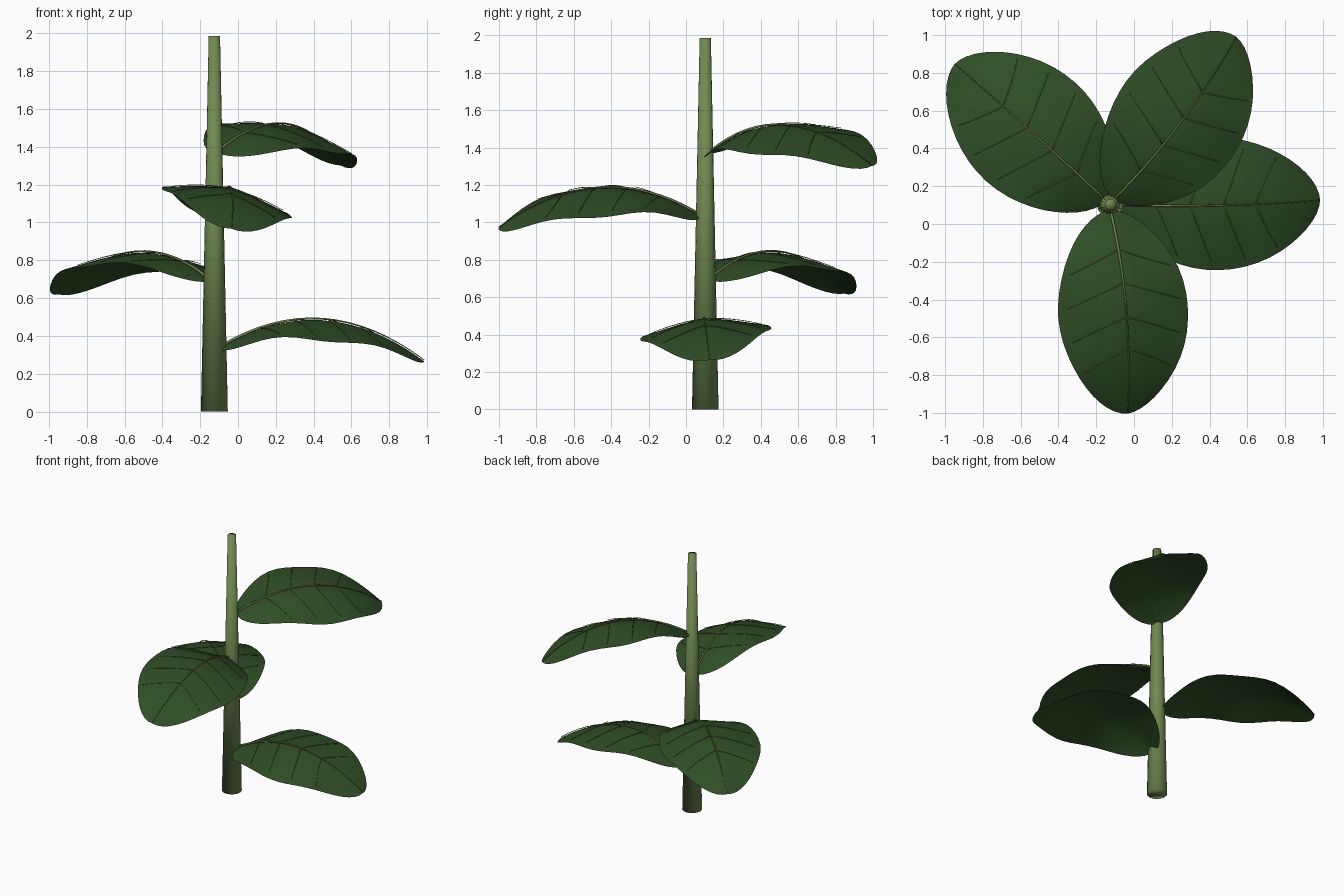
import bpy, bmesh, math
from mathutils import Matrix, Vector

if "Cube" in bpy.data.objects:
    bpy.data.objects.remove(bpy.data.objects["Cube"])

CX, CY = -0.125, 0.103      # stem axis
R0, R1 = 0.03, 1.11         # leaf start and tip distance from the axis
HALF_W = 0.352


def material(name, rgb):
    m = bpy.data.materials.new(name)
    m.diffuse_color = (*rgb, 1)
    m.use_nodes = True
    m.node_tree.nodes["Principled BSDF"].inputs["Base Color"].default_value = m.diffuse_color
    return m


STEM = material("stem green", (0.16, 0.25, 0.085))
LEAF = material("leaf green", (0.028, 0.075, 0.019))
VEIN = material("vein green", (0.16, 0.22, 0.07))


def add_object(name, bm, mat):
    me = bpy.data.meshes.new(name)
    bm.to_mesh(me)
    bm.free()
    me.materials.append(mat)
    for p in me.polygons:
        p.use_smooth = True
    ob = bpy.data.objects.new(name, me)
    bpy.context.collection.objects.link(ob)
    return ob


def half_width(r):
    t = min(max((r - R0) / (R1 - R0), 0), 1)
    return max(HALF_W * max(math.sin(math.pi * t), 0) ** 0.55, 0.002)


def leaf_point(r, v, lift=0.0):
    """Point on the arched blade: r along the midrib, v from -1 to 1 across."""
    w = half_width(r)
    k = w / HALF_W
    z = -0.035 + 0.655 * r - 0.631 * r * r
    z -= 0.065 * k * abs(v) ** 1.4
    z += 0.016 * k * v * v * math.cos(2 * math.pi * (r - 0.3) / 0.6)
    return Vector((r, v * w, z + lift))


def tube(bm, pts, ra, rb, sides=5):
    rings = []
    for i, p in enumerate(pts):
        d = (pts[min(i + 1, len(pts) - 1)] - pts[max(i - 1, 0)]).normalized()
        side = d.cross(Vector((0, 0, 1))).normalized()
        up = side.cross(d)
        rad = ra + (rb - ra) * i / (len(pts) - 1)
        rings.append([bm.verts.new(p + rad * (side * math.cos(a) + up * math.sin(a)))
                      for a in (2 * math.pi * j / sides for j in range(sides))])
    for a, b in zip(rings, rings[1:]):
        for j in range(sides):
            k = (j + 1) % sides
            bm.faces.new((a[j], a[k], b[k], b[j]))
    bm.faces.new(rings[0])
    bm.faces.new(rings[-1])
    bmesh.ops.recalc_face_normals(bm, faces=bm.faces)


def make_leaf(index, height, azimuth, roll):
    place = (Matrix.Translation((CX, CY, height))
             @ Matrix.Rotation(math.radians(azimuth), 4, 'Z')
             @ Matrix.Rotation(roll, 4, 'X'))
    # blade: grid, with rows closer together at both ends
    bm = bmesh.new()
    n, m = 24, 10
    rows = []
    for i in range(n + 1):
        r = R0 + (R1 - R0) * (1 - math.cos(math.pi * i / n)) / 2
        rows.append([bm.verts.new(leaf_point(r, -1 + 2 * j / m)) for j in range(m + 1)])
    for a, b in zip(rows, rows[1:]):
        for j in range(m):
            bm.faces.new((a[j], b[j], b[j + 1], a[j + 1]))
    bm.transform(place)
    add_object(f"leaf_blade_{index}", bm, LEAF)

    # midrib and four pairs of side veins, just above the blade
    bm = bmesh.new()
    tube(bm, [leaf_point(R0 + (R1 - R0) * i / 16, 0, 0.008) for i in range(17)], 0.008, 0.002)
    for r in (0.24, 0.42, 0.60, 0.77):
        for s in (-1, 1):
            tube(bm, [leaf_point(r + 0.11 * i / 6, s * 0.87 * i / 6, 0.006) for i in range(7)],
                 0.003, 0.0015, 4)
    bm.transform(place)
    add_object(f"leaf_veins_{index}", bm, VEIN)


# tapered stem
bm = bmesh.new()
bmesh.ops.create_cone(bm, cap_ends=True, segments=16, radius1=0.071, radius2=0.03, depth=1.985,
                      matrix=Matrix.Translation((CX, CY, 1.985 / 2)))
add_object("stem", bm, STEM)

# leaves spiral up the stem by the golden angle, each rolled a little
for i, (z, az, roll) in enumerate([(0.35, 0.8, 0.09), (0.705, 137.8, 0.03),
                                   (1.05, 275.6, -0.21), (1.385, 52.2, 0.2)]):
    make_leaf(i + 1, z, az, roll)
